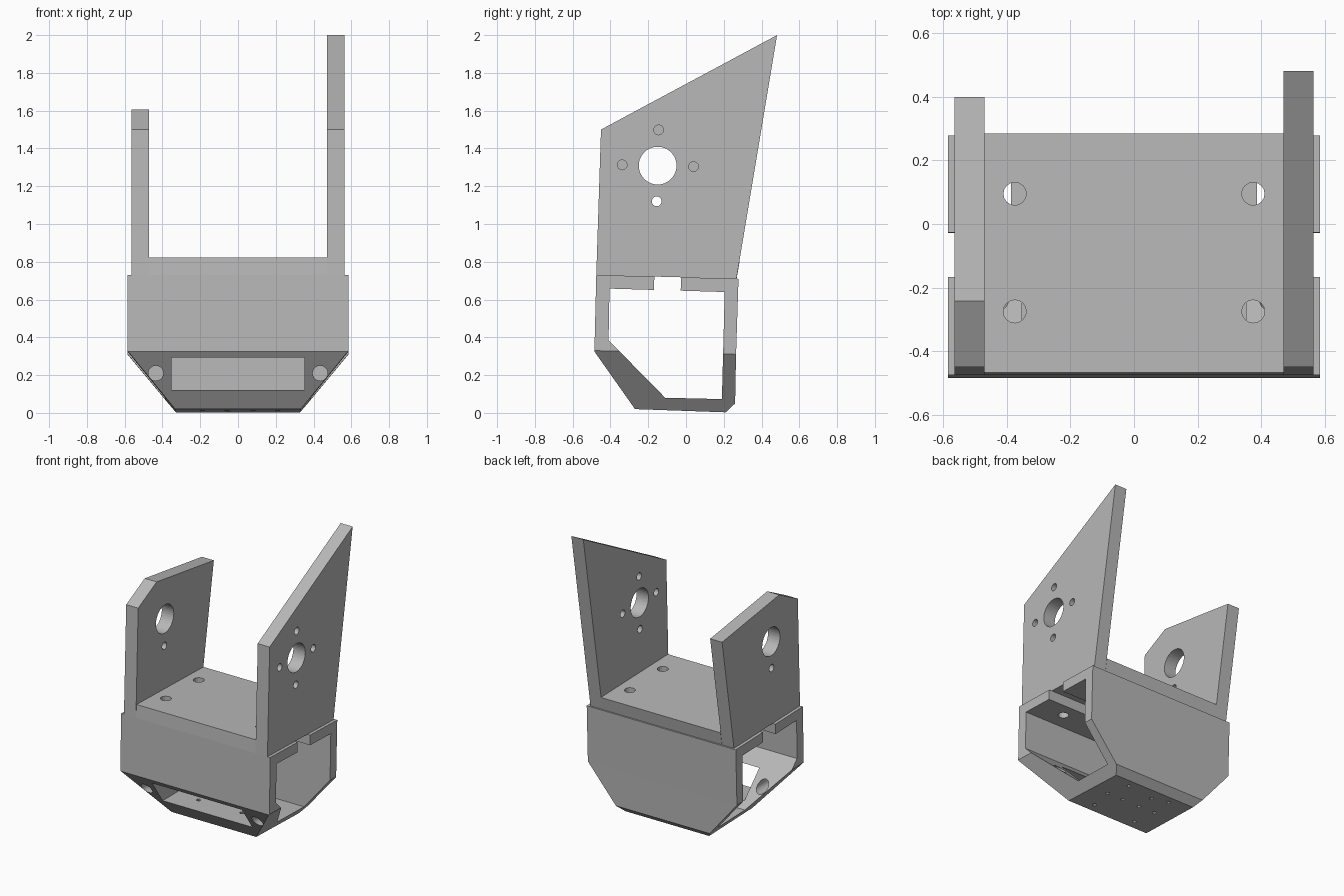
import bpy, bmesh, math
from mathutils import Matrix, Vector

cube = bpy.data.objects.get("Cube")
if cube:
    bpy.data.objects.remove(cube, do_unlink=True)

grey = bpy.data.materials.new("light_grey")
grey.use_nodes = True
grey.diffuse_color = (0.48, 0.48, 0.48, 1)
grey.node_tree.nodes["Principled BSDF"].inputs["Base Color"].default_value = (0.48, 0.48, 0.48, 1)

TILT = math.radians(-1.5)  # the whole bracket leans slightly back


def prism(name, points, axis, start, end):
    """Extrude a closed profile along x (points are y, z), y (x, z) or z (x, y)."""
    place = {"x": lambda a, b, t: (t, a, b),
             "y": lambda a, b, t: (a, t, b),
             "z": lambda a, b, t: (a, b, t)}[axis]
    bm = bmesh.new()
    face = bm.faces.new([bm.verts.new(place(a, b, start)) for a, b in points])
    ext = bmesh.ops.extrude_face_region(bm, geom=[face])
    verts = [g for g in ext["geom"] if isinstance(g, bmesh.types.BMVert)]
    bmesh.ops.translate(bm, verts=verts, vec=Vector(place(0, 0, end - start)))
    bmesh.ops.recalc_face_normals(bm, faces=bm.faces[:])
    mesh = bpy.data.meshes.new(name)
    bm.to_mesh(mesh)
    bm.free()
    mesh.materials.append(grey)
    ob = bpy.data.objects.new(name, mesh)
    bpy.context.collection.objects.link(ob)
    return ob


def circle(a, b, r, n=16):
    return [(a + r * math.cos(math.tau * i / n), b + r * math.sin(math.tau * i / n))
            for i in range(n)]


def carve(ob, cutters, operation="DIFFERENCE"):
    """Apply cutters to a part and remove them afterwards."""
    for c in cutters:
        c.hide_render = True
        mod = ob.modifiers.new("cut", "BOOLEAN")
        mod.operation, mod.object, mod.solver = operation, c, "EXACT"
    bpy.context.view_layer.update()
    deps = bpy.context.evaluated_depsgraph_get()
    mesh = bpy.data.meshes.new_from_object(ob.evaluated_get(deps))
    ob.modifiers.clear()
    ob.data = mesh
    for c in cutters:
        bpy.data.objects.remove(c, do_unlink=True)


def screw_cutters():
    return [prism("screw_cutter", circle(x, y, 0.036), "z", 0.5, 1)
            for x in (-0.375, 0.375) for y in (-0.275, 0.095)]


# Lower housing: side profile trimmed by a front outline with bevelled corners
housing = prism("housing", [(-0.475, 0.73), (-0.485, 0.325), (-0.27, 0.02), (0.21, 0.003),
                            (0.26, 0.05), (0.265, 0.31), (0.278, 0.71)], "x", -0.586, 0.586)
outline = prism("outline_cutter", [(-0.33, 0.01), (0.33, 0.01), (0.586, 0.317), (0.7, 0.317),
                                   (0.7, 1), (-0.7, 1), (-0.7, 0.317), (-0.586, 0.317)],
                "y", -0.8, 0.8)
# Keep the floor of the outline below the housing so only the corners are cut
for v in outline.data.vertices:
    if v.co.z < 0.1:
        v.co.x *= 0.305 / 0.33
        v.co.z = -0.02
outline.data.transform(Matrix.Rotation(TILT, 4, "X"))
carve(housing, [outline], "INTERSECT")

# Open interior with a groove under the deck, front slot, and all holes
cuts = [prism("interior_cutter", [(-0.405, 0.658), (-0.41, 0.385), (-0.11, 0.08), (0.19, 0.073),
                                  (0.205, 0.64), (-0.028, 0.647), (-0.026, 0.76),
                                  (-0.166, 0.76), (-0.17, 0.651)], "x", -1, 1),
        prism("slot_cutter", [(-0.353, 0.122), (0.353, 0.122), (0.353, 0.292),
                              (-0.353, 0.292)], "y", -0.8, 0.1)]
cuts += [prism("lamp_cutter", circle(x, 0.21, 0.04, 20), "y", -0.8, 0.1)
         for x in (-0.435, 0.435)]
base_holes = [(x, y) for x in (-0.17, 0.17) for y in (-0.2, 0.15)]
base_holes += [(x, -0.02) for x in (-0.19, -0.06, 0.08, 0.21)] + [(-0.05, 0.12)]
cuts += [prism("base_cutter", circle(x, y, 0.014, 10), "z", -0.1, 0.2) for x, y in base_holes]
carve(housing, cuts + screw_cutters())

# Deck between the two uprights
deck = prism("deck", [(-0.475, 0.73), (-0.468, 0.822), (0.284, 0.802), (0.268, 0.71)],
             "x", -0.47, 0.47)
carve(deck, screw_cutters())

# Uprights with a bearing hole and screw holes
left = prism("tall_upright", [(-0.475, 0.73), (-0.45, 1.5), (0.482, 2.0), (0.267, 0.71)],
             "x", 0.47, 0.564)
right = prism("short_upright", [(-0.475, 0.73), (-0.45, 1.5), (-0.242, 1.607), (0.4, 1.515),
                                (0.267, 0.71)], "x", -0.564, -0.47)
all_screws = [(-0.155, 1.12), (-0.145, 1.498), (-0.338, 1.313), (0.04, 1.304)]
for upright, screws in ((left, all_screws), (right, all_screws[:1])):
    holes = [prism("bearing_cutter", circle(-0.15, 1.309, 0.1, 40), "x", -1, 1)]
    holes += [prism("bolt_cutter", circle(y, z, 0.026), "x", -1, 1) for y, z in screws]
    carve(upright, holes)
